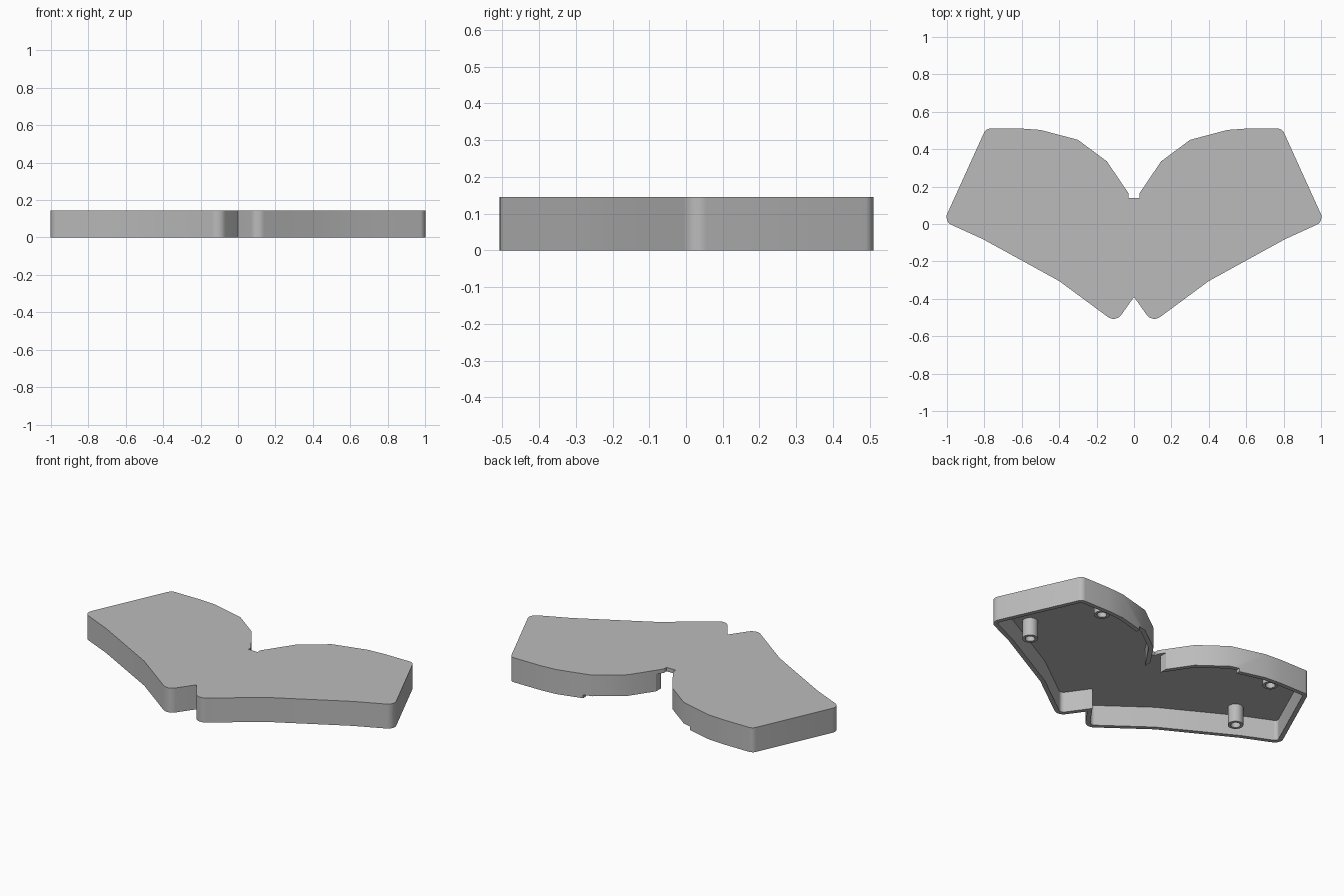
import bpy
import bmesh
import math
from mathutils import Vector

if "Cube" in bpy.data.objects:
    bpy.data.objects.remove(bpy.data.objects["Cube"], do_unlink=True)

HEIGHT, WALL, PLATE = 0.145, 0.025, 0.023
CEILING = HEIGHT - PLATE

grey = bpy.data.materials.new("mid grey")
grey.use_nodes = True
grey.diffuse_color = (0.5, 0.5, 0.5, 1)
grey.node_tree.nodes["Principled BSDF"].inputs["Base Color"].default_value = grey.diffuse_color


def rounded(points):
    """Replace each (x, y, radius) corner that has a radius by a short arc."""
    out = []
    for i, (x, y, r) in enumerate(points):
        p = Vector((x, y))
        if r == 0:
            out.append(p)
            continue
        a = (Vector(points[i - 1][:2]) - p).normalized()
        b = (Vector(points[i + 1][:2]) - p).normalized()
        half = a.angle(b) / 2
        start, end = p + a * r / math.tan(half), p + b * r / math.tan(half)
        centre = p + (a + b).normalized() * r / math.sin(half)
        for k in range(7):
            d = start.lerp(end, k / 6) - centre
            out.append(centre + d.normalized() * r)
    return out


def inset(loop, amount):
    """Offset a counter-clockwise outline inwards with mitred corners."""
    out = []
    for i, p in enumerate(loop):
        d1 = (p - loop[i - 1]).normalized()
        d2 = (loop[(i + 1) % len(loop)] - p).normalized()
        n1, n2 = Vector((-d1.y, d1.x)), Vector((-d2.y, d2.x))
        out.append(p + (n1 + n2) * amount / (1 + n1.dot(n2)))
    return out


def prism(name, loop, z0, z1):
    bm = bmesh.new()
    face = bm.faces.new([bm.verts.new((p.x, p.y, z0)) for p in loop])
    top = bmesh.ops.extrude_face_region(bm, geom=[face])["geom"]
    verts = [v for v in top if isinstance(v, bmesh.types.BMVert)]
    bmesh.ops.translate(bm, verts=verts, vec=(0, 0, z1 - z0))
    bmesh.ops.recalc_face_normals(bm, faces=bm.faces)
    mesh = bpy.data.meshes.new(name)
    bm.to_mesh(mesh)
    bm.free()
    mesh.materials.append(grey)
    obj = bpy.data.objects.new(name, mesh)
    bpy.context.collection.objects.link(obj)
    return obj


def activate(obj):
    bpy.ops.object.select_all(action='DESELECT')
    obj.select_set(True)
    bpy.context.view_layer.objects.active = obj


def cut(obj, cutter):
    mod = obj.modifiers.new("cut", 'BOOLEAN')
    mod.operation, mod.solver, mod.object = 'DIFFERENCE', 'EXACT', cutter
    activate(obj)
    bpy.ops.object.modifier_apply(modifier=mod.name)
    bpy.data.objects.remove(cutter, do_unlink=True)


def rectangle(x, y0, y1):
    return [Vector(p) for p in ((-x, y0), (x, y0), (x, y1), (-x, y1))]


def circle(x, y, r, n=24):
    return [Vector((x + r * math.cos(math.tau * k / n), y + r * math.sin(math.tau * k / n)))
            for k in range(n)]


# Winged outline: one half from the front notch to the back notch, then mirrored
half = rounded([
    (0, -0.39, 0), (0.098, -0.528, 0.05), (0.40, -0.305, 0), (0.60, -0.195, 0),
    (0.81, -0.08, 0), (1.017, 0.014, 0.045), (0.792, 0.51, 0.035), (0.60, 0.51, 0),
    (0.50, 0.503, 0), (0.30, 0.45, 0), (0.145, 0.335, 0), (0.03, 0.165, 0), (0.03, 0.14, 0)])
outline = half + [Vector((-p.x, p.y)) for p in reversed(half[1:])]

# Hollow shell, open underneath
shell = prism("cover_shell", outline, 0, HEIGHT)
cut(shell, prism("pocket_cutter", inset(outline, WALL), -0.1, CEILING))

# Opening in the wall at the back notch, and the raised rim beside it
cut(shell, prism("opening_cutter", rectangle(0.055, 0.05, 0.22), -0.1, CEILING))
cut(shell, prism("rim_cutter", rectangle(0.35, 0.05, 0.7), -0.1, 0.02))
activate(shell)
bpy.ops.object.shade_smooth_by_angle(angle=math.radians(30))

# Four hollow screw posts under the top plate
for side, label in ((1, "left"), (-1, "right")):
    for x, y, place in ((0.72, -0.01, "front"), (0.59, 0.435, "back")):
        post = prism(f"{place}_{label}_post", circle(side * x, y, 0.042), 0.015, CEILING + 0.005)
        cut(post, prism("bore_cutter", circle(side * x, y, 0.026), -0.1, CEILING - 0.01))
        activate(post)
        bpy.ops.object.shade_smooth_by_angle(angle=math.radians(30))
